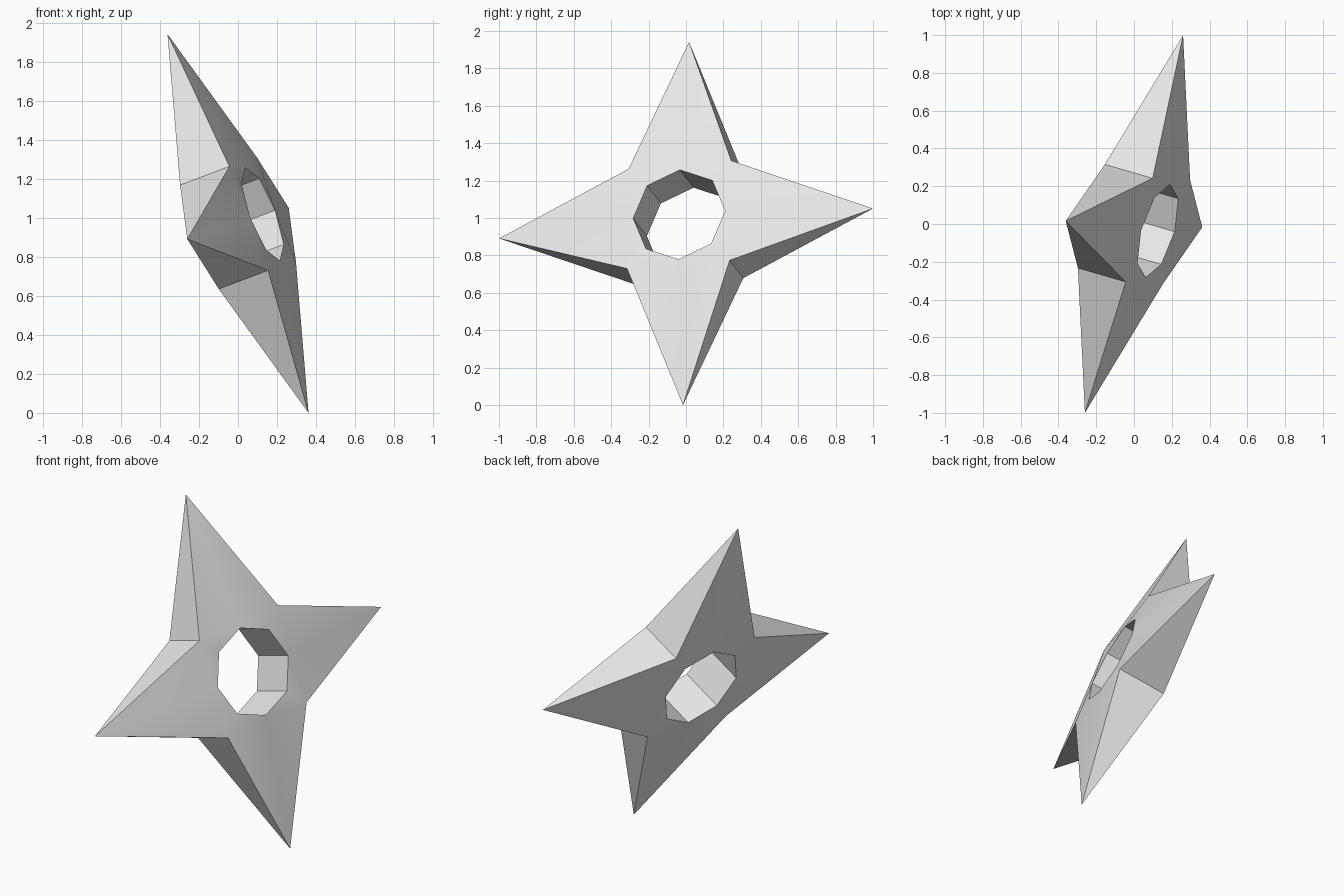
import bpy, bmesh
from math import cos, sin, pi, radians
from mathutils import Vector, Matrix

if "Cube" in bpy.data.objects:
    bpy.data.objects.remove(bpy.data.objects["Cube"], do_unlink=True)

TIP, NOTCH, HOLE, HALF = 1.036, 0.402, 0.255, 0.14

steel = bpy.data.materials.new("light grey metal")
steel.use_nodes = True
grey = (0.8, 0.8, 0.8, 1)
steel.diffuse_color = grey
steel.node_tree.nodes["Principled BSDF"].inputs["Base Color"].default_value = grey

bm = bmesh.new()


def ring(count, radius, z, start=0.0):
    return [bm.verts.new((radius * cos(start + 2 * pi * i / count),
                          radius * sin(start + 2 * pi * i / count), z))
            for i in range(count)]


# Sharp tips in the mid plane, notches and hole rims on both sides
tips = ring(4, TIP, 0)
sides = [(ring(4, NOTCH, z, pi / 4), ring(8, HOLE, z)) for z in (HALF, -HALF)]

# Broad faces: each tip spreads to its two notches around the hole
for notch, hole in sides:
    for i in range(4):
        for n, h in ((notch[i], hole[2 * i + 1]), (notch[i - 1], hole[2 * i - 1])):
            bm.faces.new((tips[i], n, hole[2 * i]))
            bm.faces.new((n, h, hole[2 * i]))

# Bevelled edge faces between neighbouring tips
(notch_a, hole_a), (notch_b, hole_b) = sides
for i in range(4):
    for t in (tips[i], tips[(i + 1) % 4]):
        bm.faces.new((t, notch_a[i], notch_b[i]))

# Wall of the octagonal hole
for i in range(8):
    bm.faces.new((hole_a[i - 1], hole_a[i], hole_b[i], hole_b[i - 1]))

bmesh.ops.recalc_face_normals(bm, faces=bm.faces[:])
mesh = bpy.data.meshes.new("throwing_star")
bm.to_mesh(mesh)
bm.free()
mesh.materials.append(steel)

# Tilt the star: one arm nearly along y, one nearly upright
across = Vector((0.26, 1.0, 0.08)).normalized()
normal = across.cross(Vector((-0.36, 0.02, 0.97))).normalized()
upright = normal.cross(across)
tilt = Matrix((across, upright, normal)).transposed().to_4x4()
mesh.transform(tilt)
mesh.transform(Matrix.Translation((0, 0, -min(v.co.z for v in mesh.vertices))))

star = bpy.data.objects.new("throwing_star", mesh)
bpy.context.collection.objects.link(star)
bpy.ops.object.select_all(action='DESELECT')
star.select_set(True)
bpy.context.view_layer.objects.active = star
bpy.ops.object.shade_smooth_by_angle(angle=radians(30))
